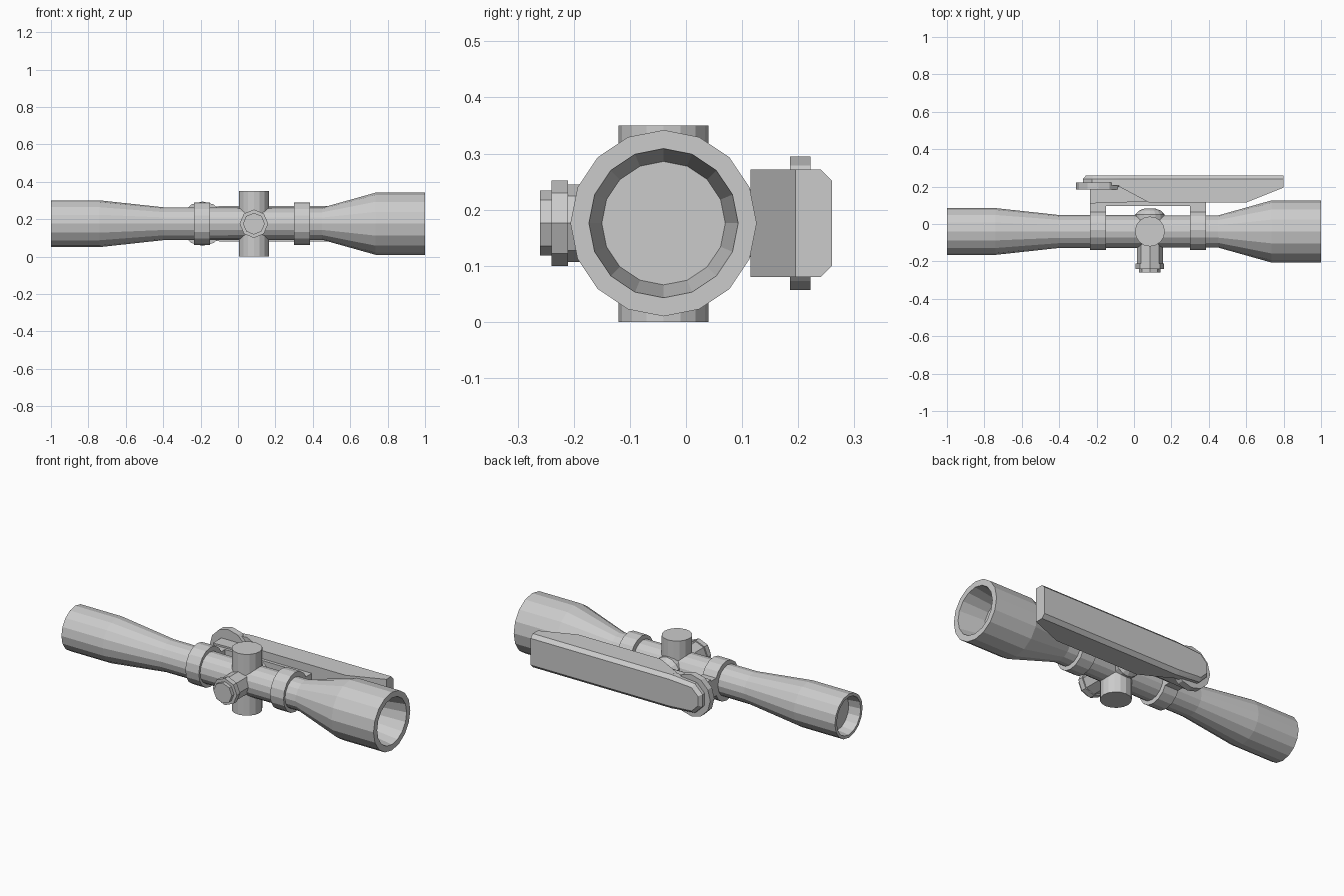
import bpy, bmesh, math
from mathutils import Vector, Matrix

if "Cube" in bpy.data.objects:
    bpy.data.objects.remove(bpy.data.objects["Cube"])

CY, CZ = -0.04, 0.176   # optical axis

grey = bpy.data.materials.new("metal grey")
grey.diffuse_color = (0.6, 0.6, 0.6, 1)
grey.use_nodes = True
grey.node_tree.nodes["Principled BSDF"].inputs["Base Color"].default_value = grey.diffuse_color

def finish(name, bm):
    bmesh.ops.recalc_face_normals(bm, faces=bm.faces)
    me = bpy.data.meshes.new(name)
    bm.to_mesh(me)
    bm.free()
    me.materials.append(grey)
    ob = bpy.data.objects.new(name, me)
    bpy.context.collection.objects.link(ob)
    return ob

def lathe(name, axis, centre, profile, n, closed=False):
    """Revolve (position, radius) pairs round an axis; ends are capped unless closed."""
    bm = bmesh.new()
    rings = []
    for p, r in profile:
        ring = []
        for i in range(n):
            a = 2 * math.pi * i / n
            u, v = r * math.sin(a), r * math.cos(a)
            co = {'x': (p, u, v), 'y': (u, p, v), 'z': (u, v, p)}[axis]
            ring.append(bm.verts.new(Vector(co) + Vector(centre)))
        rings.append(ring)
    pairs = list(zip(rings, rings[1:]))
    if closed:
        pairs.append((rings[-1], rings[0]))
    for a, b in pairs:
        for i in range(n):
            j = (i + 1) % n
            bm.faces.new((a[i], a[j], b[j], b[i]))
    if not closed:
        bm.faces.new(rings[0])
        bm.faces.new(rings[-1])
    return finish(name, bm)

def prism(name, pts, z0, z1):
    """Extrude an x-y outline between two heights."""
    bm = bmesh.new()
    f = bm.faces.new([bm.verts.new((x, y, z0)) for x, y in pts])
    ext = bmesh.ops.extrude_face_region(bm, geom=[f])
    bmesh.ops.translate(bm, vec=(0, 0, z1 - z0),
                        verts=[v for v in ext['geom'] if isinstance(v, bmesh.types.BMVert)])
    return finish(name, bm)

def box(name, x0, x1, y0, y1, z0, z1):
    return prism(name, [(x0, y0), (x1, y0), (x1, y1), (x0, y1)], z0, z1)

# Scope tube with recessed lenses at both ends
lathe("scope_tube", 'x', (0, CY, CZ), [
    (-0.93, 0.100), (-1.0, 0.108), (-1.0, 0.125), (-0.74, 0.125), (-0.40, 0.088),
    (0.45, 0.086), (0.735, 0.166), (1.0, 0.166), (1.0, 0.133), (0.85, 0.110)], 16)

# Vertical adjustment turrets, top and bottom
lathe("elevation_turret", 'z', (0.085, CY, 0), [(0, 0.08), (0.35, 0.08)], 16)

# Side knob with domed back
lathe("side_knob_hub", 'y', (0.085, 0, CZ), [
    (0.082, 0.03), (0.072, 0.058), (0.05, 0.079), (-0.04, 0.08)], 16)
lathe("side_knob", 'y', (0.085, 0, CZ), [
    (-0.04, 0.069), (-0.21, 0.069), (-0.21, 0.076), (-0.24, 0.076),
    (-0.24, 0.058), (-0.26, 0.058)], 8)

# Clamp rings with feet to the mount
for label, x0, x1, yf in (("rear", -0.235, -0.15, 0.19), ("front", 0.30, 0.385, 0.12)):
    ring = lathe(label + "_ring", 'x', (0, 0, 0), [
        (x0, 0.08), (x0, 0.113), (x1, 0.113), (x1, 0.08)], 16, closed=True)
    ring.data.transform(Matrix.Translation((0, CY + 0.008, CZ)) @ Matrix.Diagonal((1, 0.95, 1, 1)))
    box(label + "_ring_foot", x0, x1, 0.04, yf, CZ - 0.05, CZ + 0.05)

# Rail joining the rings
box("mount_rail", -0.235, 0.385, 0.097, 0.125, CZ - 0.05, CZ + 0.05)
prism("mount_arm", [(-0.235, 0.11), (0.08, 0.12), (-0.08, 0.20), (-0.235, 0.19)], CZ - 0.06, CZ + 0.06)

# Long side housing with chamfered outer edges
body = prism("side_housing", [(-0.08, 0.26), (-0.08, 0.20), (0.08, 0.115), (0.60, 0.115),
                              (0.80, 0.195), (0.80, 0.26)], 0.08, 0.272)
bm = bmesh.new()
bm.from_mesh(body.data)
edges = [e for e in bm.edges if all(v.co.y > 0.25 for v in e.verts)
         and abs(e.verts[0].co.z - e.verts[1].co.z) < 0.01]
bmesh.ops.bevel(bm, geom=edges, offset=0.02, segments=1, affect='EDGES')
bm.to_mesh(body.data)
bm.free()

# Round pivot disc, and the tapered rounded end of the housing over it
lathe("pivot_disc", 'y', (-0.19, 0, CZ), [(0.185, 0.119), (0.222, 0.119)], 12)
bm = bmesh.new()
for y, r, h in ((0.205, 0.09, 0.096), (0.24, 0.09, 0.096), (0.26, 0.072, 0.076)):
    for i in range(8):
        a = math.pi * (i + 0.5) / 4
        bm.verts.new((-0.19 + r * math.cos(a), y, CZ + r * math.sin(a)))
    for s in (-1, 1):
        bm.verts.new((-0.075, y, CZ + s * h))
bmesh.ops.convex_hull(bm, input=bm.verts[:])
bmesh.ops.dissolve_limit(bm, angle_limit=0.02, verts=bm.verts[:], edges=bm.edges[:])
finish("housing_end", bm)
